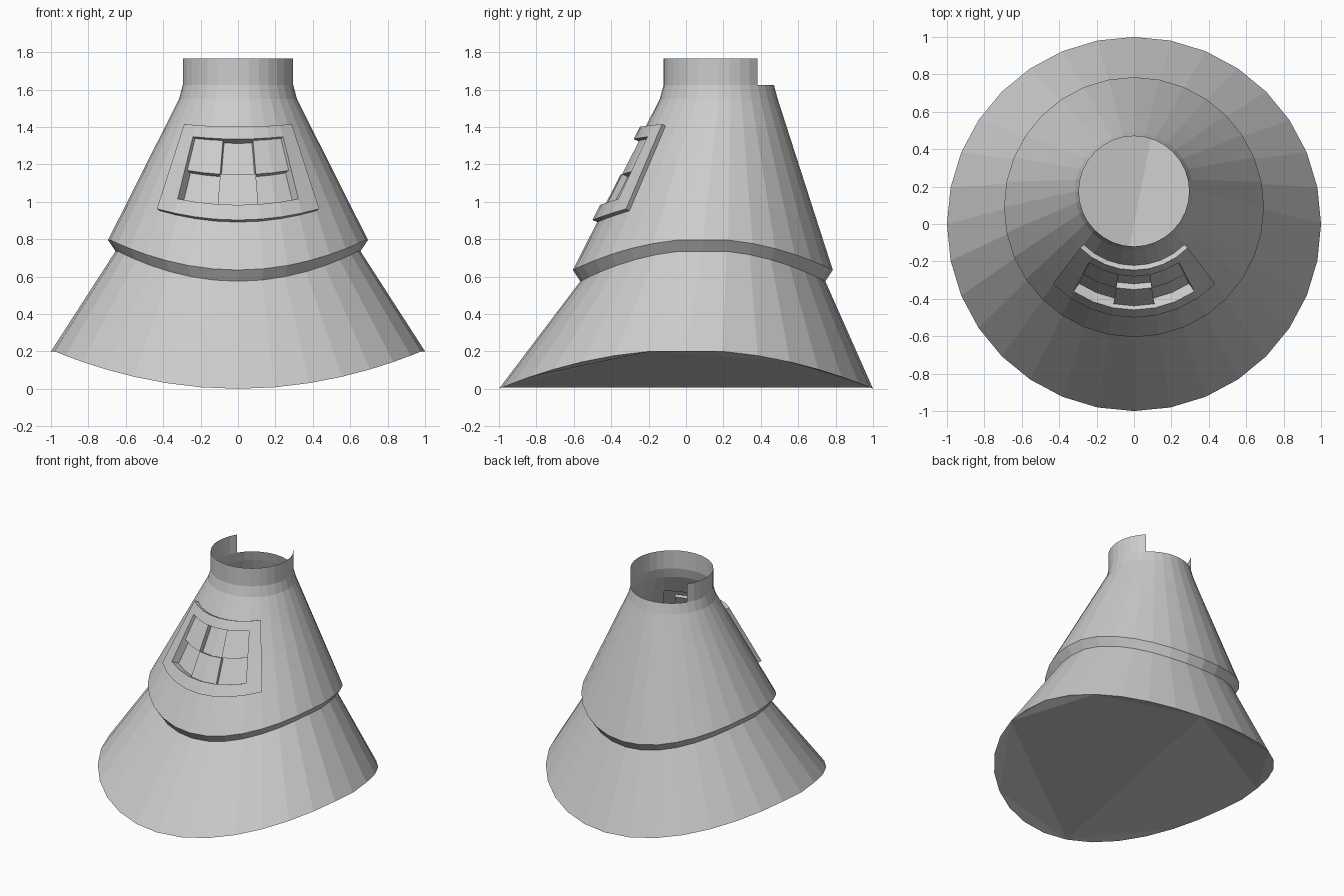
import bpy
import bmesh
from math import cos, sin, tau

cube = bpy.data.objects.get("Cube")
if cube:
    bpy.data.objects.remove(cube)

SIDES = 32
FRONT = 24  # facet boundary that faces -y
FLAT = cos(tau / SIDES) ** 2

grey = bpy.data.materials.new("plain grey")
grey.use_nodes = True
grey.diffuse_color = (0.6, 0.6, 0.6, 1)
grey.node_tree.nodes["Principled BSDF"].inputs["Base Color"].default_value = (0.6, 0.6, 0.6, 1)

# Each ring: radius, centre y, height at front and back, extra height at the sides
BASE = (1.0, 0.0, 0.0, 0.2)
WAIST = (0.655, 0.09, 0.575, 0.16)
SHOULDER = (0.695, 0.09, 0.635, 0.16)
THROAT = (0.315, 0.175, 1.55, 0.0)
COLLAR = (0.295, 0.175, 1.625, 0.0)
TOP = (0.295, 0.175, 1.767, 0.0)


def mix(a, b, t):
    return tuple(p + (q - p) * t for p, q in zip(a, b))


def point(ring, i, lift=0.0):
    """Point on a saddle-shaped ring, pushed out along the cone's slope by lift."""
    r, yc, z, rise = ring
    a = tau * i / SIDES
    r += lift * 0.9
    side = min(cos(a) ** 2 / FLAT, 1)
    return (r * cos(a), yc + r * sin(a), z + rise * side + lift * 0.4)


def finish(name, faces):
    bm = bmesh.new()
    for pts in faces:
        bm.faces.new([bm.verts.new(p) for p in pts])
    bmesh.ops.remove_doubles(bm, verts=bm.verts, dist=0.0005)
    mesh = bpy.data.meshes.new(name)
    bm.to_mesh(mesh)
    bm.free()
    mesh.materials.append(grey)
    obj = bpy.data.objects.new(name, mesh)
    bpy.context.collection.objects.link(obj)


def shell(name, rings, lift=lambda i, j: 0.0, keep=lambda i: True):
    """Faceted wall through the rings; cells may be raised or sunk, with walls between."""
    faces = []
    for j in range(len(rings) - 1):
        lo, hi = rings[j], rings[j + 1]
        for i in filter(keep, range(SIDES)):
            d = lift(i, j)
            faces.append([point(lo, i, d), point(lo, i + 1, d),
                          point(hi, i + 1, d), point(hi, i, d)])
            left = lift(i - 1, j)
            if left != d:
                faces.append([point(hi, i, left), point(lo, i, left),
                              point(lo, i, d), point(hi, i, d)])
            below = lift(i, j - 1) if j else d
            if below != d:
                faces.append([point(lo, i, below), point(lo, i + 1, below),
                              point(lo, i + 1, d), point(lo, i, d)])
    finish(name, faces)


def panel_lift(i, j):
    """Raised frame with a checkerboard of flush and sunken window cells."""
    away = abs(i + 0.5 - FRONT)
    if away > 4 or not 1 <= j <= 4:
        return 0.0
    if away > 3 or j in (1, 4):
        return 0.028
    centre = away < 1
    sunken = centre if j == 3 else not centre
    return -0.03 if sunken else 0.004


# Lower skirt and the overhanging lip above it
shell("lower_skirt", [BASE, WAIST])
shell("shoulder_lip", [WAIST, SHOULDER])

# Upper cone with the framed window panel at the front
levels = [0, 0.28, 0.368, 0.555, 0.753, 0.825, 1]
shell("upper_cone_with_window", [mix(SHOULDER, THROAT, t) for t in levels], panel_lift)

# Neck, and the open collar with its rear notch
shell("neck", [THROAT, COLLAR])
shell("collar", [COLLAR, TOP], keep=lambda i: not 4 <= i < 13)

# Closed underside, folded across the saddle-shaped rim
floor = []


def fill(a, b):
    if b - a > 1:
        m = (a + b) // 2
        floor.append([point(BASE, k) for k in (b, m, a)])
        fill(a, m)
        fill(m, b)


fill(7, 7 + SIDES // 2)
fill(7 + SIDES // 2, 7 + SIDES)
finish("underside", floor)
